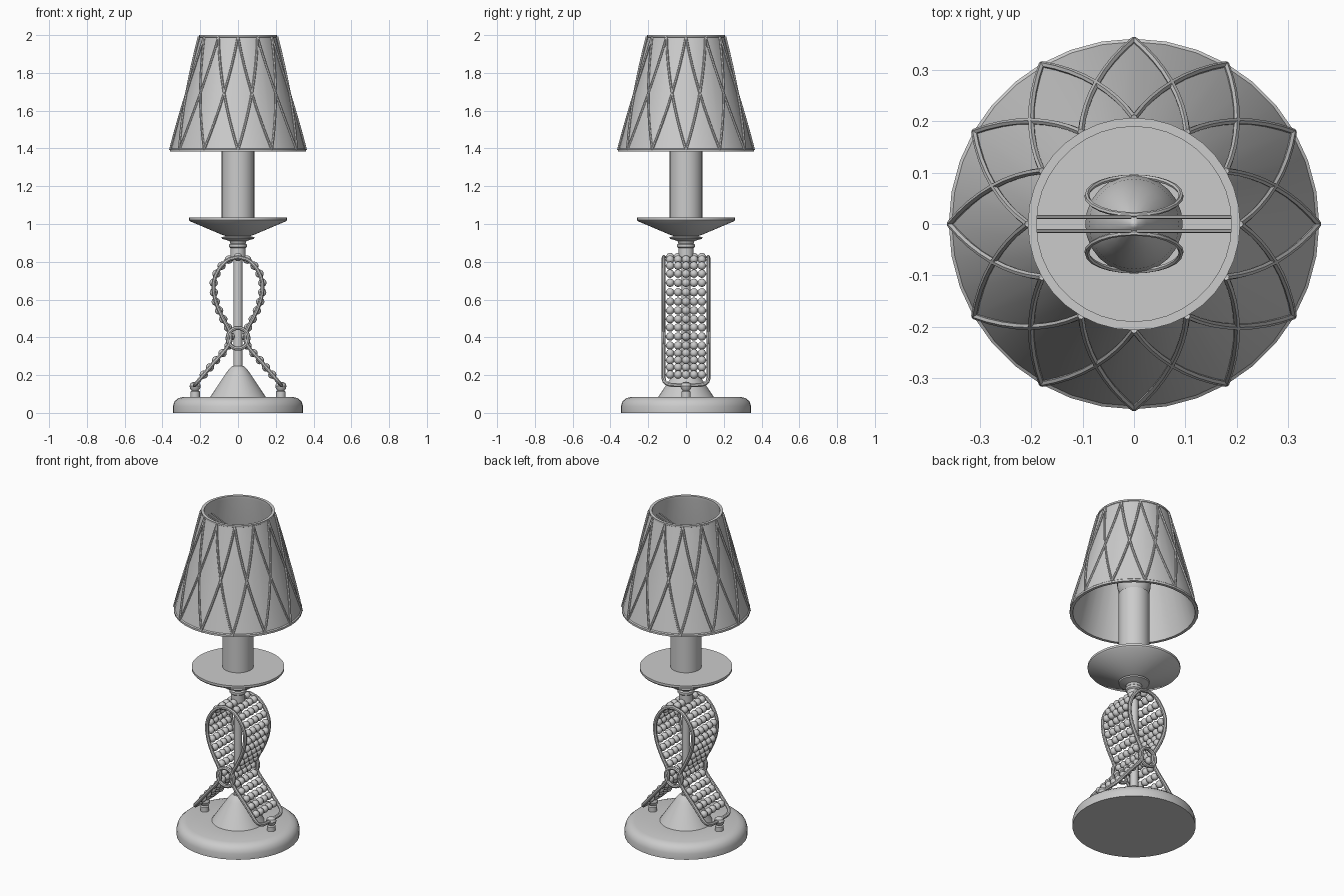
import bpy, bmesh, math
from mathutils import Vector, Matrix

if "Cube" in bpy.data.objects:
    bpy.data.objects.remove(bpy.data.objects["Cube"])


def finish(name, bm):
    bmesh.ops.recalc_face_normals(bm, faces=bm.faces)
    me = bpy.data.meshes.new(name)
    bm.to_mesh(me)
    bm.free()
    ob = bpy.data.objects.new(name, me)
    bpy.context.collection.objects.link(ob)
    smooth(ob)
    return ob


def smooth(ob):
    bpy.ops.object.select_all(action='DESELECT')
    bpy.context.view_layer.objects.active = ob
    ob.select_set(True)
    bpy.ops.object.shade_smooth_by_angle(angle=math.radians(35))


def lathe(name, profile, n=32, centre=(0, 0), closed=False):
    """Revolve (radius, z) points around a vertical axis."""
    bm = bmesh.new()
    vs = [bm.verts.new((centre[0] + r, centre[1], z)) for r, z in profile]
    pairs = list(zip(vs, vs[1:])) + ([(vs[-1], vs[0])] if closed else [])
    es = [bm.edges.new(p) for p in pairs]
    bmesh.ops.spin(bm, geom=vs + es, cent=(*centre, 0), axis=(0, 0, 1),
                   angle=math.tau, steps=n, use_duplicate=False)
    bmesh.ops.remove_doubles(bm, verts=bm.verts, dist=1e-4)
    return finish(name, bm)


def tubes(name, paths, radius, cyclic=False, sides=1):
    """Round wires along lists of points, as one mesh."""
    cu = bpy.data.curves.new(name, 'CURVE')
    cu.dimensions = '3D'
    cu.bevel_depth = radius
    cu.bevel_resolution = sides
    cu.use_fill_caps = True
    for pts in paths:
        sp = cu.splines.new('POLY')
        sp.points.add(len(pts) - 1)
        for p, co in zip(sp.points, pts):
            p.co = (*co, 1)
        sp.use_cyclic_u = cyclic
    tmp = bpy.data.objects.new(name + "_curve", cu)
    bpy.context.collection.objects.link(tmp)
    dg = bpy.context.evaluated_depsgraph_get()
    me = bpy.data.meshes.new_from_object(tmp.evaluated_get(dg))
    bpy.data.objects.remove(tmp)
    ob = bpy.data.objects.new(name, me)
    bpy.context.collection.objects.link(ob)
    smooth(ob)
    return ob


def catmull(pts, steps=6):
    """Smooth open path through the points."""
    p = [Vector(q) for q in pts]
    p = [2 * p[0] - p[1]] + p + [2 * p[-1] - p[-2]]
    out = []
    for a, b, c, d in zip(p, p[1:], p[2:], p[3:]):
        for i in range(steps):
            t = i / steps
            out.append(0.5 * (2 * b + (c - a) * t + (2 * a - 5 * b + 4 * c - d) * t * t
                              + (3 * b - a - 3 * c + d) * t ** 3))
    return out + [p[-2]]


def resample(pts, spacing):
    out, want, run = [], 0.0, 0.0
    for a, b in zip(pts, pts[1:]):
        d = (b - a).length
        while want <= run + d:
            out.append(a.lerp(b, (want - run) / d))
            want += spacing
        run += d
    return out


# Base, stem, dish, candle tube and bulb
lathe("base", [(0, 0), (.345, 0), (.345, .035), (.337, .06), (.318, .077), (.29, .085),
               (.147, .085), (.06, .215), (.045, .235), (.03, .248), (0, .25)], 40)
lathe("stem", [(0, .2), (.024, .2), (.024, .86), (0, .86)], 16)
lathe("drip_dish", [(0, .825), (.04, .825), (.04, .872), (.047, .878), (.047, .892), (.04, .898),
                    (.045, .91), (.085, .922), (.088, .93), (.062, .936), (.09, .945), (.255, 1.015),
                    (.26, 1.022), (.26, 1.035), (0, 1.035)], 36)
lathe("candle_tube", [(0, 1.03), (.087, 1.03), (.087, 1.5), (0, 1.5)], 24)
lathe("bulb", [(.07, 1.49), (.085, 1.51), (.094, 1.55), (.095, 1.59), (.088, 1.65), (.072, 1.71),
               (.05, 1.765), (.024, 1.815), (.008, 1.838), (0, 1.842)], 24)

# Shade with thin wall and hem
lathe("shade", [(.361, 1.383), (.361, 1.395), (.355, 1.4), (.204, 1.988), (.207, 1.99), (.207, 2.0),
                (.19, 2.0), (.19, 1.985), (.343, 1.383)], 36, closed=True)

# Crossing trim cords on the shade: each runs 30 degrees round the cone
cords = []
for k in range(12):
    for s in (-1, 1):
        pts = []
        for i in range(9):
            t = i / 8
            a = math.radians(30 * (k + s * t))
            r = .359 + (.207 - .359) * t
            pts.append((r * math.cos(a), r * math.sin(a), 1.392 + .6 * t))
        cords.append(pts)
tubes("shade_cords", cords, .0065)

# Wires that hold the shade, and the two loops that grip the bulb
tubes("shade_wires", [[(s * .19, y, 1.925), (s * .006, y, 1.85)]
                      for s in (-1, 1) for y in (-.014, .014)], .004)
loops = []
for s in (-1, 1):
    loops.append([(.092 * math.sin(a), s * (.055 - .037 * math.cos(a)), 1.72 + .13 * math.cos(a))
                  for a in (math.tau * i / 24 for i in range(24))])
tubes("bulb_clip", loops, .005, cyclic=True)

# Side line of the beaded ribbon (x, 0, z) from top centre down to the foot
half = catmull([(0, 0, .825), (.06, 0, .805), (.11, 0, .745), (.13, 0, .675), (.118, 0, .59),
                (.085, 0, .51), (.05, 0, .445), (.038, 0, .395), (.058, 0, .345),
                (.13, 0, .263), (.2, 0, .18)])
mirror = [Vector((-p.x, 0, p.z)) for p in half]
full = mirror[:0:-1] + half


def end_cap(s):
    """Rounded end of the ribbon frame, from front to back."""
    u = [(0, -.118), (.018, -.114), (.034, -.1), (.042, -.08), (.045, 0),
         (.042, .08), (.034, .1), (.018, .114), (0, .118)]
    return [(s * (.2 + .65 * e), y, .18 - .76 * e) for e, y in u]


frame = [(p.x, -.118, p.z) for p in full[:-1]] + end_cap(1)
frame += [(p.x, .118, p.z) for p in full[-2::-1]][:-1] + end_cap(-1)[::-1][:-1]
tubes("ribbon_frame", [frame], .011, cyclic=True, sides=2)

# Beads in rows of five, threaded on cross wires
bm = bmesh.new()
rods = []
for row, p in enumerate(resample(half, .0505)):
    for s in ((1, -1) if row else (1,)):
        rods.append([(s * p.x, -.118, p.z), (s * p.x, .118, p.z)])
        for c in range(-2, 3):
            bmesh.ops.create_uvsphere(bm, u_segments=12, v_segments=8, radius=.022,
                                      matrix=Matrix.Translation((s * p.x, c * .042, p.z)))
finish("ribbon_beads", bm)
tubes("bead_wires", rods, .005)

# Rings at the waist of the ribbon, front and back
tubes("waist_rings", [[(.055 * math.cos(a), y, .395 + .055 * math.sin(a))
                       for a in (math.tau * i / 24 for i in range(24))]
                      for y in (-.119, .119)], .011, cyclic=True, sides=2)

# Feet joining the ribbon ends to the base
for side, s in (("left", -1), ("right", 1)):
    lathe(side + "_foot", [(0, .08), (.025, .08), (.025, .112), (.018, .118), (.026, .128), (.03, .142),
                           (.024, .157), (.012, .164), (0, .165)], 16, (s * .227, 0))
